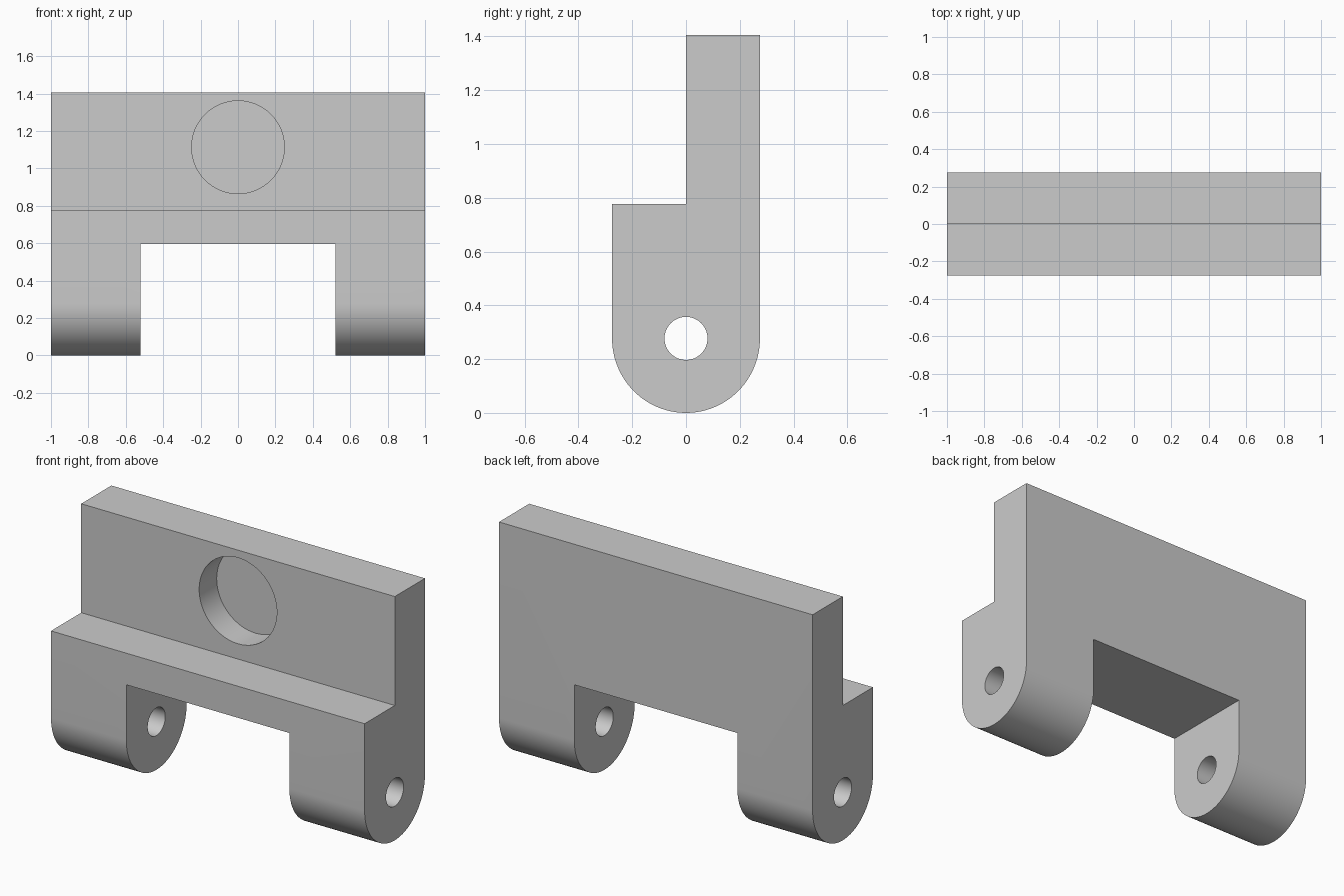
import bpy
import math

HALF = 0.275      # half thickness of the bracket, also the foot radius
AXLE_Z = 0.277    # height of the pin hole
TOP, STEP, ARCH = 1.405, 0.777, 0.595

cube = bpy.data.objects.get("Cube")
if cube:
    bpy.data.objects.remove(cube, do_unlink=True)

grey = bpy.data.materials.new("light_grey")
grey.use_nodes = True
colour = (0.6, 0.6, 0.6, 1)
grey.diffuse_color = colour
grey.node_tree.nodes["Principled BSDF"].inputs["Base Color"].default_value = colour


def extrude_x(name, profile, x0, x1):
    """Prism along x from a closed (y, z) profile."""
    n = len(profile)
    verts = [(x, y, z) for x in (x0, x1) for y, z in profile]
    faces = [list(range(n))[::-1], list(range(n, 2 * n))]
    faces += [(i, (i + 1) % n, n + (i + 1) % n, n + i) for i in range(n)]
    mesh = bpy.data.meshes.new(name)
    mesh.from_pydata(verts, [], faces)
    mesh.materials.append(grey)
    obj = bpy.data.objects.new(name, mesh)
    bpy.context.collection.objects.link(obj)
    return obj


def cylinder(name, radius, depth, location, rotation):
    bpy.ops.mesh.primitive_cylinder_add(vertices=64, radius=radius, depth=depth,
                                        location=location, rotation=rotation)
    obj = bpy.context.object
    obj.name = name
    obj.data.materials.append(grey)
    return obj


# Bracket body: rounded foot, front step and tall back plate
steps = 48
profile = [(-HALF * math.cos(math.pi * i / steps),
            AXLE_Z - AXLE_Z * math.sin(math.pi * i / steps)) for i in range(steps + 1)]
profile += [(HALF, TOP), (0, TOP), (0, STEP), (-HALF, STEP)]
body = extrude_x("hinge_bracket", profile, -1, 1)

# Cutters: gap between the legs, pin hole, round blind pocket
gap = extrude_x("leg_gap_cutter", [(-1, -1), (1, -1), (1, ARCH), (-1, ARCH)], -0.52, 0.52)
pin = cylinder("pin_hole_cutter", 0.08, 3, (0, 0, AXLE_Z), (0, math.pi / 2, 0))
pocket = cylinder("round_pocket_cutter", 0.248, 0.32, (0, 0, 1.113), (math.pi / 2, 0, 0))

for cutter in (gap, pin, pocket):
    mod = body.modifiers.new(cutter.name, "BOOLEAN")
    mod.operation = "DIFFERENCE"
    mod.solver = "EXACT"
    mod.object = cutter

# Bake the cuts, then drop the cutters
bpy.ops.object.select_all(action="DESELECT")
body.select_set(True)
bpy.context.view_layer.objects.active = body
for mod in list(body.modifiers):
    bpy.ops.object.modifier_apply(modifier=mod.name)
for cutter in (gap, pin, pocket):
    bpy.data.objects.remove(cutter, do_unlink=True)

bpy.ops.object.shade_smooth_by_angle(angle=math.radians(30))
